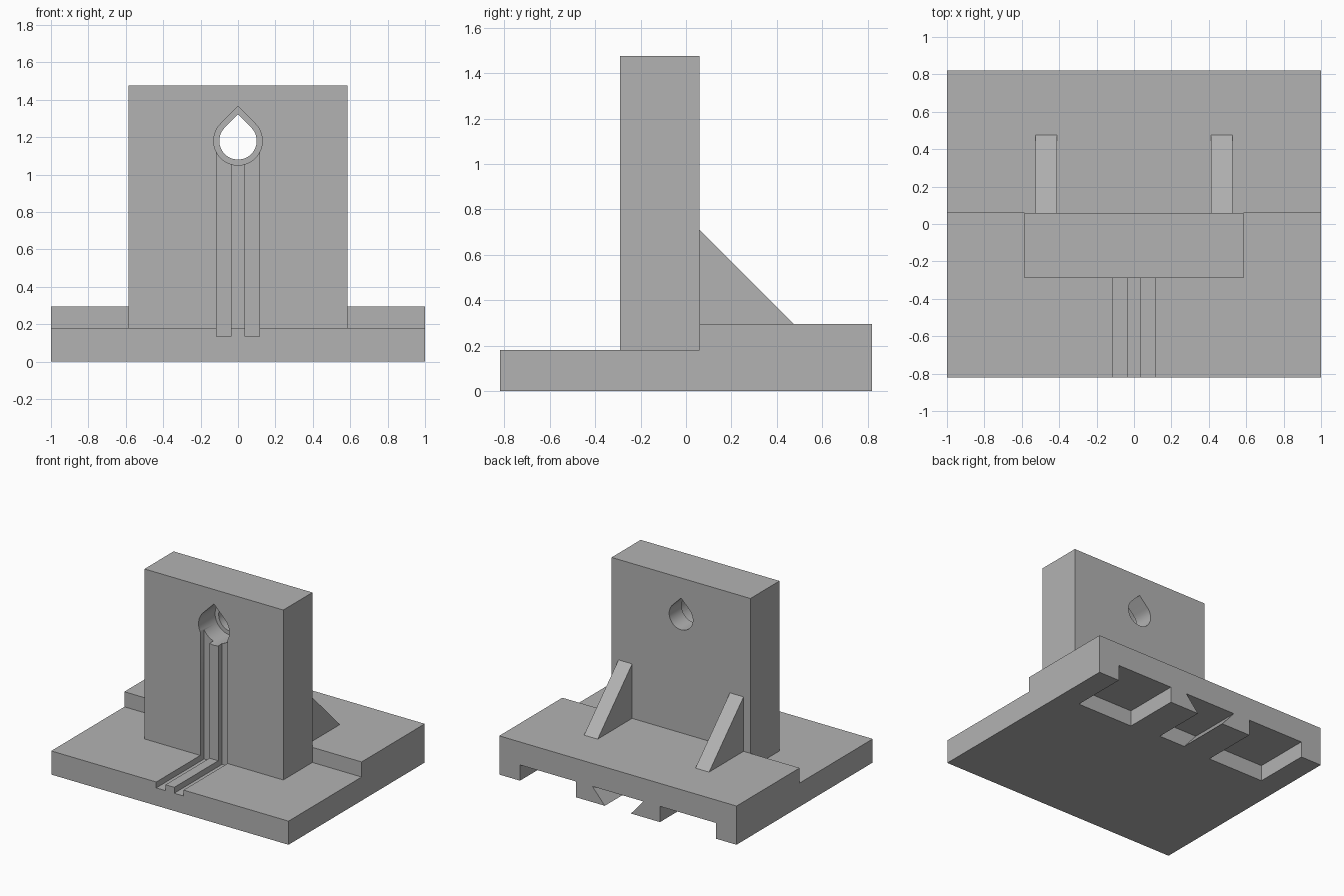
import bpy
import bmesh
from math import cos, sin, radians, sqrt

cube = bpy.data.objects.get("Cube")
if cube:
    bpy.data.objects.remove(cube, do_unlink=True)

GREY = (0.45, 0.45, 0.45, 1)
grey = bpy.data.materials.new("plain grey")
grey.use_nodes = True
grey.diffuse_color = GREY
grey.node_tree.nodes["Principled BSDF"].inputs["Base Color"].default_value = GREY


def prism(name, profile, axis, start, end):
    """Extrude a profile along x (profile is y,z) or along y (profile is x,z)."""
    bm = bmesh.new()
    if axis == "x":
        points = [(start, a, b) for a, b in profile]
        move = (end - start, 0, 0)
    else:
        points = [(a, start, b) for a, b in profile]
        move = (0, end - start, 0)
    face = bm.faces.new([bm.verts.new(p) for p in points])
    result = bmesh.ops.extrude_face_region(bm, geom=[face])
    moved = [v for v in result["geom"] if isinstance(v, bmesh.types.BMVert)]
    bmesh.ops.translate(bm, verts=moved, vec=move)
    bmesh.ops.recalc_face_normals(bm, faces=bm.faces)
    mesh = bpy.data.meshes.new(name)
    bm.to_mesh(mesh)
    bm.free()
    mesh.materials.append(grey)
    obj = bpy.data.objects.new(name, mesh)
    bpy.context.collection.objects.link(obj)
    return obj


def combine(target, tool, operation):
    """Apply a boolean and discard the tool."""
    mod = target.modifiers.new(operation, "BOOLEAN")
    mod.operation = operation
    mod.solver = "EXACT"
    mod.object = tool
    bpy.context.view_layer.objects.active = target
    bpy.ops.object.modifier_apply(modifier=mod.name)
    bpy.data.objects.remove(tool, do_unlink=True)


def rect(a0, a1, b0, b1):
    return [(a0, b0), (a1, b0), (a1, b1), (a0, b1)]


def teardrop(radius, centre=1.18, steps=36):
    """Circle whose upper quarter is replaced by a 45 degree point."""
    arc = [radians(135 + 270 * i / steps) for i in range(steps + 1)]
    return [(radius * cos(t), centre + radius * sin(t)) for t in arc] + [(0, centre + radius * sqrt(2))]


# Stepped base with the upright plate standing against the step
bracket = prism("bracket_body", [(-0.82, 0), (0.82, 0), (0.82, 0.295), (0.06, 0.295),
                                 (0.06, 0.18), (-0.82, 0.18)], "x", -1, 1)
combine(bracket, prism("upright", rect(-0.585, 0.585, 0.1, 1.475), "y", -0.29, 0.06), "UNION")

# Triangular gussets behind the upright
for side in (-1, 1):
    gusset = prism("gusset", [(0, 0.2), (0.57, 0.2), (0.06, 0.71), (0, 0.71)],
                   "x", side * 0.412, side * 0.527)
    combine(bracket, gusset, "UNION")

# Teardrop hole with a wider front recess
combine(bracket, prism("hole_cutter", teardrop(0.1), "y", -0.5, 0.3), "DIFFERENCE")
combine(bracket, prism("recess_cutter", teardrop(0.13), "y", -0.5, -0.09), "DIFFERENCE")

# Twin wire grooves, down the upright and forward along the base
groove = [(-0.9, 0.135), (-0.243, 0.135), (-0.243, 1.15), (-0.4, 1.15), (-0.4, 0.4), (-0.9, 0.4)]
for side in (-1, 1):
    combine(bracket, prism("groove_cutter", groove, "x", side * 0.037, side * 0.115), "DIFFERENCE")

# Underside pockets open to the back, and the dovetail slot between them
for side in (-1, 1):
    pocket = prism("pocket_cutter", rect(side * 0.355, side * 0.825, -0.1, 0.12), "y", 0.39, 0.9)
    combine(bracket, pocket, "DIFFERENCE")
dovetail = [(-0.11, -0.1), (0.11, -0.1), (0.11, 0), (0.215, 0.12), (-0.215, 0.12), (-0.11, 0)]
combine(bracket, prism("dovetail_cutter", dovetail, "y", 0.41, 0.9), "DIFFERENCE")

# Smooth the round bore, keep the edges sharp
bracket.select_set(True)
bpy.context.view_layer.objects.active = bracket
bpy.ops.object.shade_smooth_by_angle(angle=radians(30))
